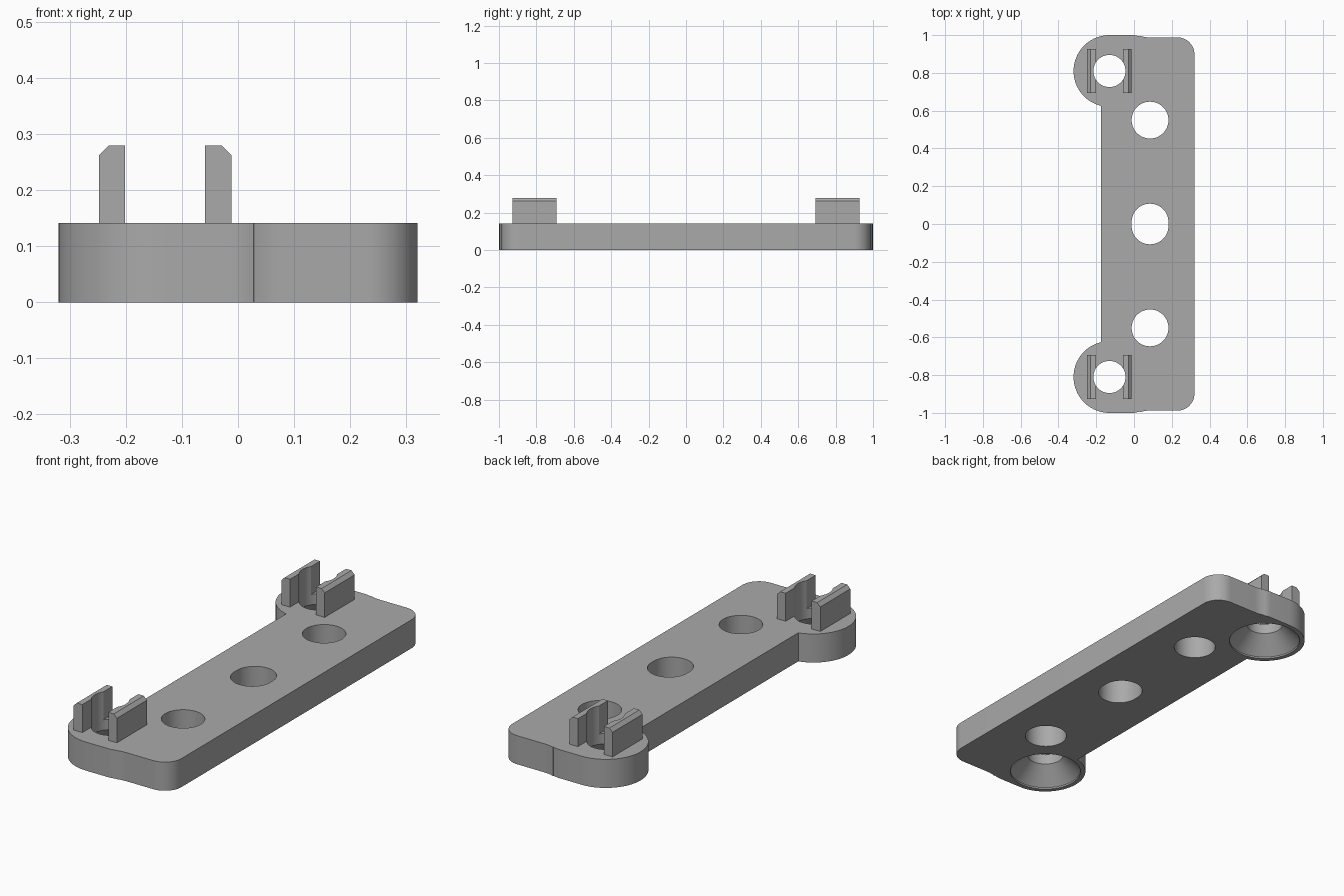
import bpy, bmesh, math
from mathutils import Matrix

cube = bpy.data.objects.get("Cube")
if cube:
    bpy.data.objects.remove(cube, do_unlink=True)

grey = bpy.data.materials.new("matte grey")
grey.use_nodes = True
colour = (0.40, 0.40, 0.40, 1)
grey.diffuse_color = colour
grey.node_tree.nodes["Principled BSDF"].inputs["Base Color"].default_value = colour

THICK = 0.141
LOBE_X, LOBE_Y, LOBE_R = -0.13, 0.81, 0.19
BORE = 0.085


def arc(cx, cy, r, start, end, steps):
    angles = [math.radians(start + (end - start) * i / steps) for i in range(steps + 1)]
    return [(cx + r * math.cos(a), cy + r * math.sin(a)) for a in angles]


def finish(bm, name):
    bmesh.ops.recalc_face_normals(bm, faces=bm.faces)
    mesh = bpy.data.meshes.new(name)
    bm.to_mesh(mesh)
    bm.free()
    mesh.materials.append(grey)
    obj = bpy.data.objects.new(name, mesh)
    bpy.context.collection.objects.link(obj)
    return obj


def prism(name, points, move):
    """Close a loop of 3D points and extrude it along a vector."""
    bm = bmesh.new()
    face = bm.faces.new([bm.verts.new(p) for p in points])
    new = bmesh.ops.extrude_face_region(bm, geom=[face])["geom"]
    bmesh.ops.translate(bm, vec=move, verts=[v for v in new if isinstance(v, bmesh.types.BMVert)])
    return finish(bm, name)


def turned(name, x, y, profile, steps=64):
    """Solid of revolution from (radius, height) pairs."""
    bm = bmesh.new()
    rings = [[bm.verts.new((px, py, z)) for px, py in arc(x, y, r, 0, 360, steps)[:-1]]
             for r, z in profile]
    for low, high in zip(rings, rings[1:]):
        for i in range(steps):
            j = (i + 1) % steps
            bm.faces.new((low[i], low[j], high[j], high[i]))
    bm.faces.new(rings[0])
    bm.faces.new(rings[-1])
    return finish(bm, name)


def cut(obj, cutters):
    for cutter in cutters:
        cutter.hide_render = True
        mod = obj.modifiers.new("cut", 'BOOLEAN')
        mod.operation, mod.solver, mod.object = 'DIFFERENCE', 'EXACT', cutter
    bpy.context.view_layer.update()
    mesh = bpy.data.meshes.new_from_object(
        obj.evaluated_get(bpy.context.evaluated_depsgraph_get()))
    obj.modifiers.clear()
    obj.data = mesh


def smooth(obj):
    bpy.ops.object.select_all(action='DESELECT')
    obj.select_set(True)
    bpy.context.view_layer.objects.active = obj
    bpy.ops.object.shade_smooth_by_angle(angle=math.radians(30))


# Plate outline: back half, then mirrored to the front
half = arc(0.23, 0.898, 0.09, 0, 90, 12)
half += arc(0.08, 1.138, 0.15, 270, 250, 4)
half += arc(-0.01, 0.89, 0.11, 70, 90, 4)
meet = 180 + math.degrees(math.acos((LOBE_X + 0.175) / -LOBE_R * -1))
half += arc(LOBE_X, LOBE_Y, LOBE_R, 90, 360 - math.degrees(math.acos((-0.175 - LOBE_X) / LOBE_R)), 32)
outline = half + [(x, -y) for x, y in reversed(half)]
plate = prism("base_plate", [(x, y, 0) for x, y in outline], (0, 0, THICK))

# Mounting holes: round at the ends, slightly slotted in the middle
holes = [turned("hole_cutter", 0.085, y, [(0.0975, -0.1), (0.0975, 0.3)]) for y in (-0.55, 0.55)]
slot = arc(0.085, 0.01, 0.0975, 0, 180, 32) + arc(0.085, -0.01, 0.0975, 180, 360, 32)
holes.append(prism("slot_cutter", [(x, y, -0.1) for x, y in slot], (0, 0, 0.4)))

# Countersunk bores through the lobes
bores = [turned("bore_cutter", LOBE_X, s * LOBE_Y,
                [(0.167, -0.1), (0.167, 0.008), (BORE, 0.09), (BORE, 0.5)]) for s in (-1, 1)]
cut(plate, holes + bores)
smooth(plate)

# Chamfered clip walls beside each bore, hollowed by the bore
for end, s, bore in (("front", -1, bores[0]), ("back", 1, bores[1])):
    for side, d in (("right", -1), ("left", 1)):
        section = [(0.071, THICK - 0.01), (0.118, THICK - 0.01), (0.118, 0.262),
                   (0.101, 0.279), (0.071, 0.279)]
        clip = prism(f"{end}_{side}_clip",
                     [(LOBE_X + d * x, s * LOBE_Y - 0.117, z) for x, z in section], (0, 0.234, 0))
        cut(clip, [bore])
        smooth(clip)

for cutter in holes + bores:
    bpy.data.objects.remove(cutter, do_unlink=True)
